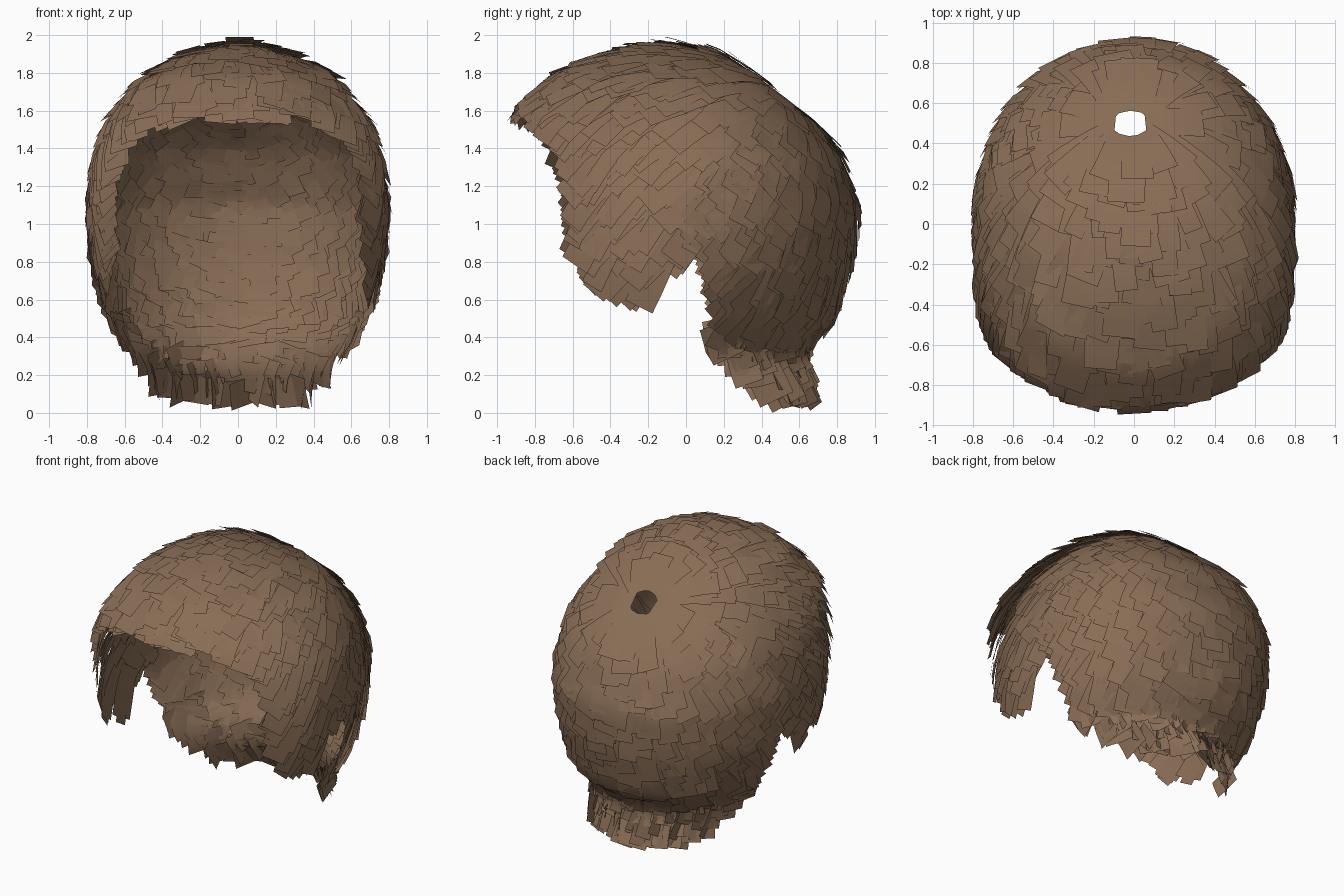
import bpy, math, random
from mathutils import Vector

random.seed(7)
cube = bpy.data.objects.get("Cube")
if cube:
    bpy.data.objects.remove(cube, do_unlink=True)

# Head volume: height, front y, back y, half width
LEVELS = [(0.0, -.4, .69, .49), (.1, -.4, .66, .51), (.25, -.5, .62, .55),
          (.35, -.65, .65, .60), (.5, -.75, .79, .69), (.8, -.8, .88, .77),
          (1.1, -.85, .92, .79), (1.4, -.92, .82, .75), (1.58, -.93, .68, .67),
          (1.8, -.71, .43, .50), (1.92, -.43, .21, .28), (1.96, -.25, .04, .14),
          (1.98, -.13, -.1, .02)]
TOP = 1.98
# Half of the hairline, fringe to nape
HALF = [(0, -.93, 1.54), (.3, -.88, 1.53), (.5, -.79, 1.47), (.6, -.7, 1.38),
        (.67, -.64, 1.15), (.69, -.63, .8), (.7, -.52, .62), (.72, -.21, .52),
        (.77, -.16, .68), (.78, .01, .98), (.77, .1, .72), (.68, .13, .42),
        (.6, .3, .27), (.4, .55, .26), (0, .66, .28)]
CENTRE = Vector((0, 0, 1.05))
CROWN = (Vector((-.02, .53, 1.74)) - CENTRE).normalized()

LINE = [Vector(p) for p in HALF]
LINE += [Vector((-p.x, p.y, p.z)) for p in LINE[-2::-1]]
STEPS = [(b - a).length for a, b in zip(LINE, LINE[1:])]
TOTAL = sum(STEPS)


def section(z):
    """Middle y, half depth and half width of the head at a height."""
    front, back, w = LEVELS[0][1:]
    for a, b in zip(LEVELS, LEVELS[1:]):
        if a[0] <= z < b[0]:
            t = (z - a[0]) / (b[0] - a[0])
            front, back, w = [m + (n - m) * t for m, n in zip(a[1:], b[1:])]
    return (front + back) / 2, (back - front) / 2, w


def inside(p):
    if p.z >= TOP:
        return False
    mid, half, w = section(p.z)
    # Squarer at the temples than at the fringe and back
    power = 2.05 if p.y > mid else 2.4 + .8 * max(0, min(1, (1.6 - p.z) / .4))
    return (abs(p.x) / w) ** power + (abs(p.y - mid) / half) ** power < 1


def hairline(u):
    d = (u % 1) * TOTAL
    for a, b, step in zip(LINE, LINE[1:], STEPS):
        if d <= step:
            return a.lerp(b, d / step)
        d -= step
    return LINE[-1]


def scalp(u, s):
    """Point on the head, s of the way from the crown to the hairline."""
    end = (hairline(u) - CENTRE).normalized()
    ang = CROWN.angle(end)
    ray = (CROWN * math.sin((1 - s) * ang) + end * math.sin(s * ang)) / math.sin(ang)
    lo, hi = .05, 1.6
    for _ in range(16):
        m = (lo + hi) / 2
        if inside(CENTRE + ray * m):
            lo = m
        else:
            hi = m
    return CENTRE + ray * lo


def neck(angle, z):
    """Point on the flared neck, angle measured from straight back."""
    mid, half, w = section(z)
    return Vector((w * math.sin(angle), mid + half * math.cos(angle), z))


def over_ear(p):
    """Whether a point lies in the gap above the ear."""
    reach = max(0, min(.1, .02 + (.87 - p.z) * .5))
    return p.z < .87 and abs(p.y + .02) < reach


def add_card(group, surface, u, s0, s1, width, twist, lift):
    """A thin curved strip whose tip lies over the root of the next one."""
    verts, faces = group
    segs = 4
    path = [surface(u + twist * (k / segs - .5), s0 + (s1 - s0) * k / segs)
            for k in range(segs + 1)]
    # Cut the strip short where it would cover the ear
    clear = next((k for k, p in enumerate(path) if over_ear(p)), segs + 1)
    path = path[:clear]
    if len(path) < 2:
        return
    last = len(path) - 1
    base = len(verts)
    for k, p in enumerate(path):
        t = (path[min(k + 1, last)] - path[max(k - 1, 0)]).normalized()
        r = (p - CENTRE).normalized()
        side = t.cross(r).normalized()
        n = side.cross(t)
        if n.dot(r) < 0:
            n = -n
        p = p + n * (-.03 + (.035 + lift) * k / segs)
        verts += [p - side * width / 2, p + side * width / 2]
    for k in range(last):
        i = base + 2 * k
        faces.append((i, i + 1, i + 3, i + 2))


def group_name(u):
    if u < .13 or u > .87:
        return "fringe_hair"
    if u < .32:
        return "left_side_hair"
    return "back_hair" if u < .68 else "right_side_hair"


# Overlapping rows of strips from the crown to the hairline
groups = {}
ROWS, START, LENGTH = 17, .055, .2
for row in range(ROWS):
    s = START + (1 - LENGTH - START) * row / (ROWS - 1)
    final = row == ROWS - 1
    count = int(12 + 62 * math.sin(min(1, s * 1.3) * math.pi / 2)) * (2 if final else 1)
    for i in range(count):
        u = ((i + random.uniform(.1, .9)) / count) % 1
        s0 = s + (random.uniform(-.025, .025) if row else 0)
        s1 = min(1, s0 + LENGTH * random.uniform(.85, 1.15))
        if final:
            s1 = random.uniform(.975, 1)
        group = groups.setdefault(group_name(u), ([], []))
        add_card(group, scalp, u, s0, s1, random.uniform(.1, .19),
                 random.uniform(-.014, .014), random.uniform(-.01, .015))

# Flared rows at the nape, shorter toward the ears
nape = groups.setdefault("nape_hair", ([], []))
NAPE_ROWS, NAPE_CARDS = 5, 22
for row in range(NAPE_ROWS):
    for i in range(NAPE_CARDS):
        share = (i + random.uniform(.1, .9)) / NAPE_CARDS * 2 - 1
        bottom = .03 + .3 * abs(share) ** 5
        tip = bottom + (.34 - bottom) * (1 - row / (NAPE_ROWS - 1))
        tip += random.uniform(0, .04)
        add_card(nape, neck, share * math.radians(76), tip + random.uniform(.13, .18),
                 tip, random.uniform(.12, .2), random.uniform(-.12, .12),
                 random.uniform(-.01, .015))

hair = bpy.data.materials.new("brown_hair")
hair.use_nodes = True
colour = (.25, .153, .092, 1)
hair.diffuse_color = colour
bsdf = next(n for n in hair.node_tree.nodes if n.type == 'BSDF_PRINCIPLED')
bsdf.inputs["Base Color"].default_value = colour
bsdf.inputs["Roughness"].default_value = .8

# Rest the lowest tip on the ground
low = min(v.z for verts, _ in groups.values() for v in verts)
for name, (verts, faces) in groups.items():
    mesh = bpy.data.meshes.new(name)
    mesh.from_pydata([v - Vector((0, 0, low)) for v in verts], [], faces)
    mesh.materials.append(hair)
    mesh.shade_smooth()
    bpy.context.collection.objects.link(bpy.data.objects.new(name, mesh))
